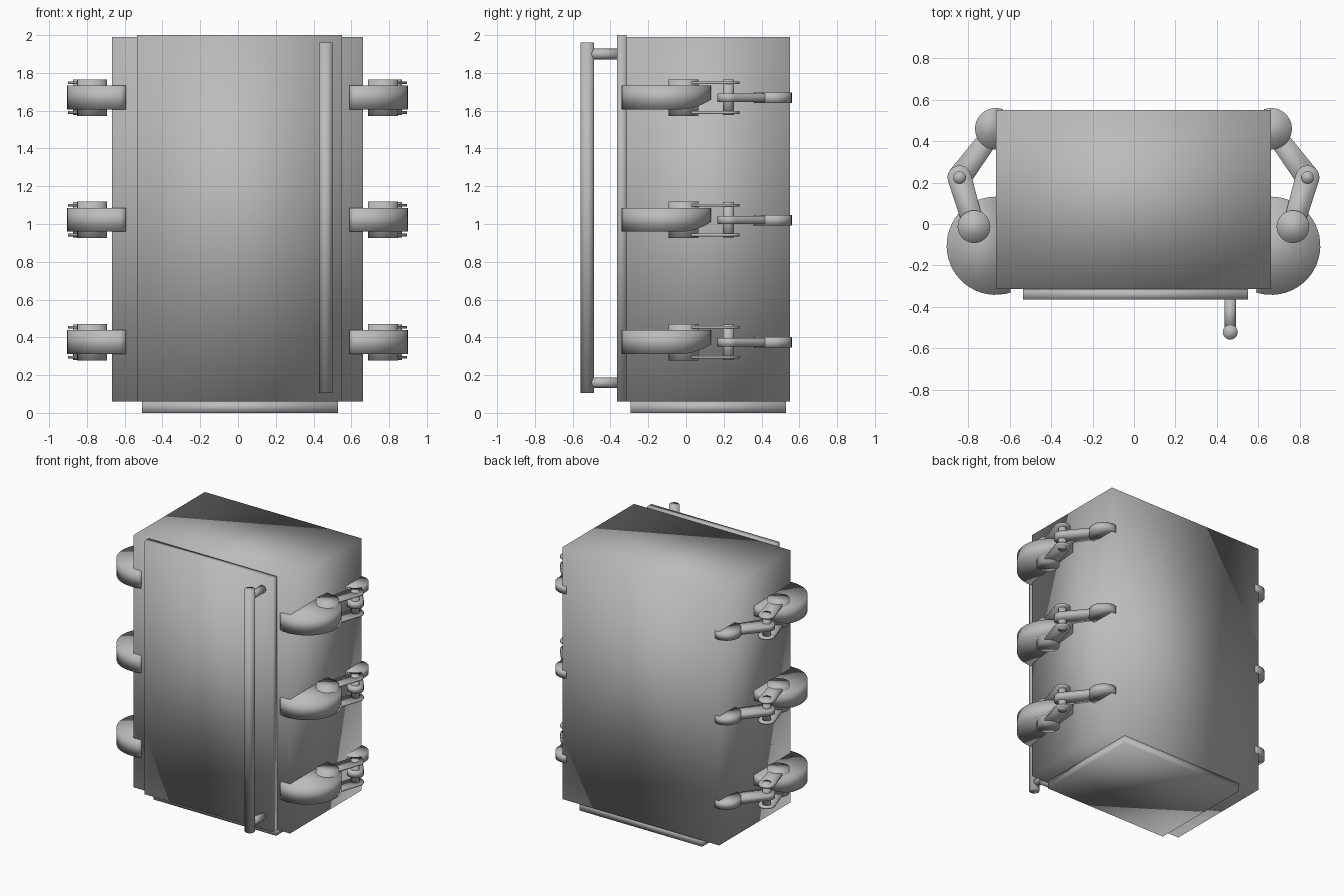
import bpy
import bmesh
from math import sin, cos, radians, atan2, pi
from mathutils import Matrix, Vector

cube = bpy.data.objects.get("Cube")
if cube:
    bpy.data.objects.remove(cube, do_unlink=True)

# One grey paint for everything
grey = bpy.data.materials.new("plain_grey")
grey.use_nodes = True
COLOR = (0.5, 0.5, 0.5, 1)
grey.diffuse_color = COLOR
grey.node_tree.nodes["Principled BSDF"].inputs["Base Color"].default_value = COLOR

MID = -0.0025          # mirror plane of the cabinet
ARM_HEIGHTS = (0.375, 1.022, 1.67)


def finish(name, bm):
    bmesh.ops.recalc_face_normals(bm, faces=bm.faces)
    mesh = bpy.data.meshes.new(name)
    bm.to_mesh(mesh)
    bm.free()
    mesh.materials.append(grey)
    for face in mesh.polygons:
        face.use_smooth = True
    obj = bpy.data.objects.new(name, mesh)
    bpy.context.collection.objects.link(obj)
    return obj


def box(name, low, high):
    low, high = Vector(low), Vector(high)
    bm = bmesh.new()
    bmesh.ops.create_cube(bm, size=1)
    for v in bm.verts:
        v.co = (low + high) / 2 + v.co * (high - low)
    return finish(name, bm)


def rod(name, start, end, radius, sides=24):
    start, end = Vector(start), Vector(end)
    axis = end - start
    bm = bmesh.new()
    place = (Matrix.Translation((start + end) / 2)
             @ axis.to_track_quat('Z', 'Y').to_matrix().to_4x4())
    bmesh.ops.create_cone(bm, cap_ends=True, segments=sides, radius1=radius,
                          radius2=radius, depth=axis.length, matrix=place)
    return finish(name, bm)


def prism(name, outline, bottom, top, lift=None):
    """Upright slab; lift(y) raises the underside."""
    bm = bmesh.new()
    lower = [bm.verts.new((x, y, bottom + (lift(y) if lift else 0))) for x, y in outline]
    upper = [bm.verts.new((x, y, top)) for x, y in outline]
    bm.faces.new(lower)
    bm.faces.new(upper)
    n = len(outline)
    for i in range(n):
        j = (i + 1) % n
        bm.faces.new((lower[i], lower[j], upper[j], upper[i]))
    return finish(name, bm)


def arc(center, radius, start, end, steps=20):
    angles = [start + (end - start) * i / steps for i in range(steps + 1)]
    return [(center[0] + radius * cos(a), center[1] + radius * sin(a)) for a in angles]


def link_outline(a, b, ra, rb):
    """Round-ended link running from point a to point b."""
    turn = atan2(b[1] - a[1], b[0] - a[0])
    return (arc(b, rb, turn - pi / 2, turn + pi / 2, 10)
            + arc(a, ra, turn + pi / 2, turn + 3 * pi / 2, 10))


# Cabinet, door and plinth
box("cabinet_body", (-0.666, -0.315, 0.06), (0.661, 0.55, 1.99))
box("door", (-0.535, -0.365, 0.06), (0.55, -0.315, 2.0))
box("plinth", (-0.508, -0.295, 0), (0.53, 0.53, 0.06))

# Door handle
rod("handle_bar", (0.465, -0.522, 0.105), (0.465, -0.522, 1.96), 0.036)
for label, z in (("lower", 0.16), ("upper", 1.9)):
    rod(label + "_handle_mount", (0.465, -0.522, z), (0.465, -0.35, z), 0.028)

# Three folded arms on each side
for side, s in (("left", 1), ("right", -1)):
    def flip(points):
        return [(MID + s * x, y) for x, y in points]

    elbow, wrist, grip, shoulder = (0.77, -0.013), (0.84, 0.225), (0.665, 0.46), (0.665, -0.105)
    (ex, ey), (wx, wy) = flip([elbow, wrist])
    for i, z in enumerate(ARM_HEIGHTS):
        tag = f"{side}_{i + 1}"
        # rounded shoulder, thinning toward the back
        prism("shoulder_" + tag, flip(arc(shoulder, 0.237, radians(-108), radians(90), 28)),
              z - 0.063, z + 0.064, lambda y: 0.05 * max(0, (y + 0.03) / 0.16) ** 2)
        rod("elbow_" + tag, (ex, ey, z - 0.097), (ex, ey, z + 0.096), 0.079, 28)
        # paired link plates and wrist pin
        for label, dz in (("lower", -0.08), ("upper", 0.078)):
            prism(f"{label}_link_{tag}", flip(link_outline(elbow, wrist, 0.05, 0.058)),
                  z + dz - 0.007, z + dz + 0.007)
        rod("wrist_pin_" + tag, (wx, wy, z - 0.094), (wx, wy, z + 0.094), 0.03)
        # forearm and clamp
        prism("forearm_" + tag, flip(link_outline(wrist, grip, 0.058, 0.045)),
              z - 0.023, z + 0.021)
        prism("clamp_" + tag, flip(arc(grip, 0.1, radians(-90), radians(110))),
              z - 0.03, z + 0.026)
